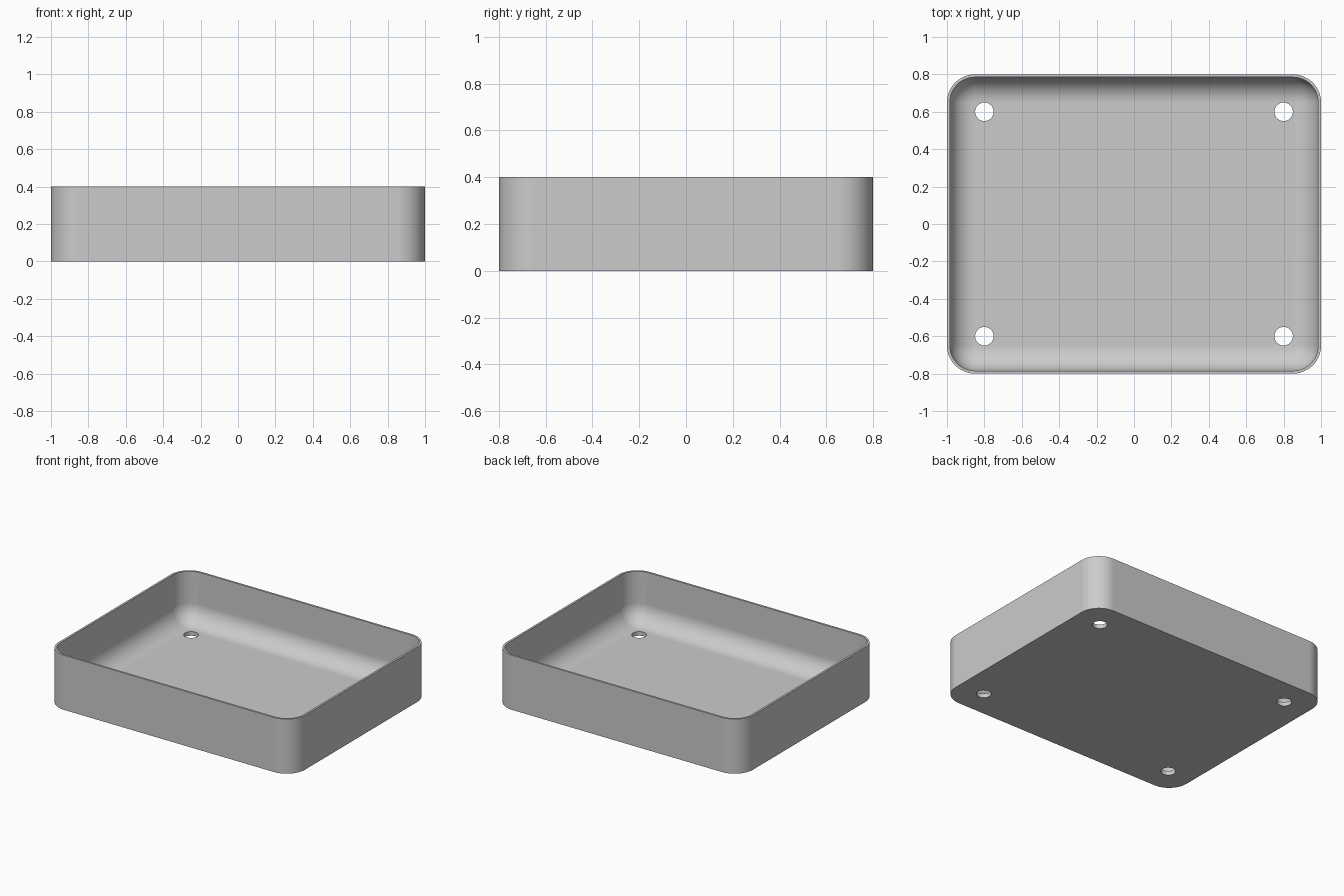
import bpy
import bmesh
from math import sin, cos, pi, radians
from mathutils import Vector

if "Cube" in bpy.data.objects:
    bpy.data.objects.remove(bpy.data.objects["Cube"], do_unlink=True)

HALF_X, HALF_Y, HEIGHT = 1.0, 0.8, 0.4
CORNER, WALL, FLOOR = 0.15, 0.015, 0.03
FILLET = CORNER - WALL
HOLE_X, HOLE_Y, HOLE_R = 0.8, 0.6, 0.0495
STEPS = 12

bm = bmesh.new()


def rounded_loop(inset, z):
    """Ring of vertices around a rounded rectangle, inset from the outside."""
    r = max(CORNER - inset, 0)
    ring = []
    for k, (sx, sy) in enumerate([(1, 1), (-1, 1), (-1, -1), (1, -1)]):
        centre = Vector((sx * (HALF_X - CORNER), sy * (HALF_Y - CORNER), z))
        if r < 1e-5:
            ring.append(bm.verts.new(centre))
            continue
        for i in range(STEPS + 1):
            a = (k + i / STEPS) * pi / 2
            ring.append(bm.verts.new(centre + Vector((r * cos(a), r * sin(a), 0))))
    return ring


def circle_loop(x, y, z, count=32):
    angles = [2 * pi * i / count for i in range(count)]
    return [bm.verts.new((x + HOLE_R * cos(a), y + HOLE_R * sin(a), z)) for a in angles]


def bridge(a, b):
    n = len(a)
    for i in range(n):
        j = (i + 1) % n
        bm.faces.new((a[i], a[j], b[j], b[i]))


def loop_edges(ring):
    found = []
    for i, v in enumerate(ring):
        pair = (v, ring[(i + 1) % len(ring)])
        found.append(bm.edges.get(pair) or bm.edges.new(pair))
    return found


# Wall section: outside, rim, inside and the fillet down to the floor
section = [(0, 0), (0, HEIGHT), (WALL, HEIGHT)]
for i in range(STEPS):
    a = i / STEPS * pi / 2
    section.append((CORNER - FILLET * cos(a), FLOOR + FILLET * (1 - sin(a))))
rings = [rounded_loop(inset, z) for inset, z in section]
for lower, upper in zip(rings, rings[1:]):
    bridge(lower, upper)

# Last fillet row closes onto the square-cornered floor
floor = rounded_loop(CORNER, FLOOR)
last, per = rings[-1], STEPS + 1
for k in range(4):
    for i in range(STEPS):
        bm.faces.new((last[k * per + i], last[k * per + i + 1], floor[k]))
    n = (k + 1) % 4
    bm.faces.new((last[k * per + STEPS], last[n * per], floor[n], floor[k]))

# Four drilled holes through the floor
top_edges, base_edges = loop_edges(floor), loop_edges(rings[0])
for sx in (-1, 1):
    for sy in (-1, 1):
        top = circle_loop(sx * HOLE_X, sy * HOLE_Y, FLOOR)
        base = circle_loop(sx * HOLE_X, sy * HOLE_Y, 0)
        bridge(base, top)
        top_edges += loop_edges(top)
        base_edges += loop_edges(base)
for edges in (top_edges, base_edges):
    bmesh.ops.triangle_fill(bm, edges=edges, use_beauty=True, normal=(0, 0, 1))
bmesh.ops.recalc_face_normals(bm, faces=bm.faces)

mesh = bpy.data.meshes.new("tray")
bm.to_mesh(mesh)
bm.free()
tray = bpy.data.objects.new("tray", mesh)
bpy.context.collection.objects.link(tray)

# Plain grey finish
grey = bpy.data.materials.new("light grey")
grey.use_nodes = True
colour = (0.6, 0.6, 0.6, 1)
grey.diffuse_color = colour
grey.node_tree.nodes["Principled BSDF"].inputs["Base Color"].default_value = colour
mesh.materials.append(grey)

# Smooth curves with sharp rims
bpy.ops.object.select_all(action="DESELECT")
tray.select_set(True)
bpy.context.view_layer.objects.active = tray
bpy.ops.object.shade_smooth_by_angle(angle=radians(35))
weighted = tray.modifiers.new("flat_panels", "WEIGHTED_NORMAL")
weighted.keep_sharp = True
